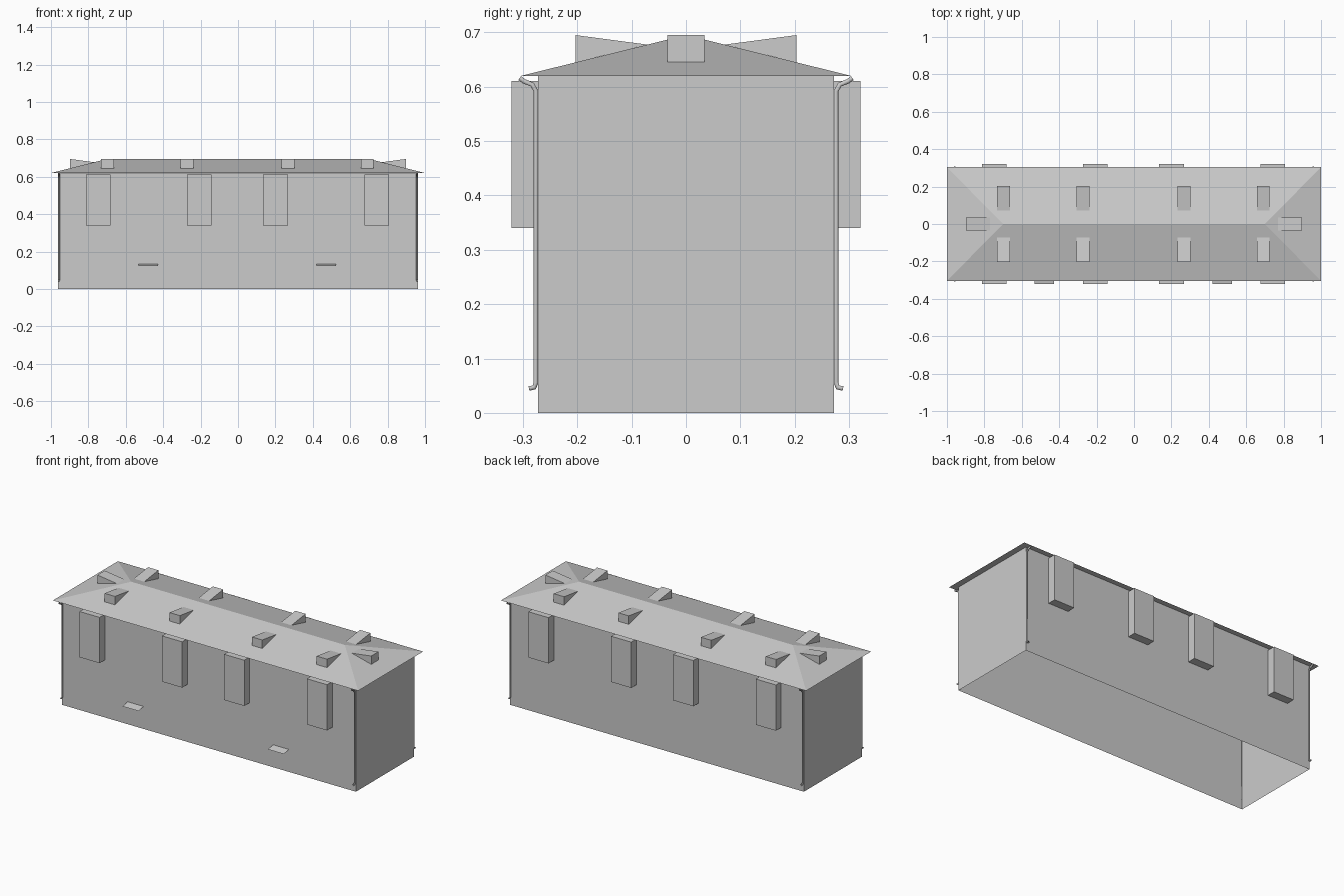
import bpy, bmesh
from mathutils import Matrix

if "Cube" in bpy.data.objects:
    bpy.data.objects.remove(bpy.data.objects["Cube"])

BX, BY, EAVE = 0.963, 0.272, 0.62      # wall half sizes and eave height
RX, RY, RIDGE = 1.0, 0.304, 0.695      # roof half sizes and ridge height


def make(name, verts, faces, fix=True):
    bm = bmesh.new()
    vs = [bm.verts.new(v) for v in verts]
    for f in faces:
        bm.faces.new([vs[i] for i in f])
    if fix:
        bmesh.ops.recalc_face_normals(bm, faces=bm.faces)
    me = bpy.data.meshes.new(name)
    bm.to_mesh(me)
    bm.free()
    ob = bpy.data.objects.new(name, me)
    bpy.context.collection.objects.link(ob)
    return ob


def rect(x, y, z):
    return [(-x, -y, z), (x, -y, z), (x, y, z), (-x, y, z)]


# walls: four sides, open underneath
make("walls", rect(BX, BY, 0) + rect(BX, BY, EAVE),
     [(i, (i + 1) % 4, (i + 1) % 4 + 4, i + 4) for i in range(4)], fix=False)

# hipped roof with flat soffit
make("hip_roof", rect(RX, RY, EAVE) + [(-0.7, 0, RIDGE), (0.7, 0, RIDGE)],
     [(0, 1, 5, 4), (1, 2, 5), (2, 3, 4, 5), (3, 0, 4), (3, 2, 1, 0)])


# dormer: wedge facing -y locally, then turned and placed on a roof slope
def dormer(name, width, depth, matrix):
    w = width / 2
    verts = [(-w, 0, 0.645), (w, 0, 0.645), (w, 0, 0.695), (-w, 0, 0.695),
             (w, depth, 0.6775), (-w, depth, 0.6775)]
    faces = [(0, 1, 2, 3), (3, 2, 4, 5), (1, 4, 2), (0, 3, 5)]
    bm_ob = make(name, verts, faces, fix=False)
    bm_ob.data.transform(matrix)


for sign, side in ((1, "front"), (-1, "back")):
    turn = Matrix.Rotation(0 if sign > 0 else 3.14159265, 4, 'Z')
    for x in (-0.698, -0.273, 0.267, 0.691):
        dormer(side + "_dormer", 0.068, 0.132,
               Matrix.Translation((x, -0.203 * sign, 0)) @ turn)

for sign, side in ((1, "right"), (-1, "left")):
    turn = Matrix.Rotation(sign * 3.14159265 / 2, 4, 'Z')
    dormer(side + "_end_dormer", 0.068, 0.13,
           Matrix.Translation((0.897 * sign, 0, 0)) @ turn)

# projecting bays under the eaves, open against the wall
for s, side in ((-1, "front"), (1, "back")):
    for x in (-0.748, -0.207, 0.2, 0.742):
        a, b, z0, z1 = x - 0.066, x + 0.066, 0.34, 0.611
        y0, y1 = s * BY, s * 0.321
        make(side + "_bay",
             [(a, y0, z0), (b, y0, z0), (b, y1, z0), (a, y1, z0),
              (a, y0, z1), (b, y0, z1), (b, y1, z1), (a, y1, z1)],
             [(0, 3, 2, 1), (4, 5, 6, 7), (1, 2, 6, 5), (2, 3, 7, 6), (3, 0, 4, 7)])

# thin sloping door canopies on the front
for x in (-0.48, 0.472):
    a, b = x - 0.052, x + 0.052
    make("door_canopy", [(a, -0.32, 0.124), (b, -0.32, 0.124),
                         (b, -BY, 0.133), (a, -BY, 0.133)], [(0, 1, 2, 3)], fix=False)

# downpipes at the four corners, swept along a bent path
path = [(0.306, 0.616), (0.298, 0.610), (0.283, 0.604), (0.276, 0.592),
        (0.276, 0.056), (0.279, 0.047), (0.289, 0.045)]
for sx in (-1, 1):
    for sy in (-1, 1):
        cu = bpy.data.curves.new("downpipe", 'CURVE')
        cu.dimensions = '3D'
        cu.bevel_depth = 0.005
        cu.bevel_resolution = 1
        sp = cu.splines.new('POLY')
        sp.points.add(len(path) - 1)
        for p, (y, z) in zip(sp.points, path):
            p.co = (sx * 0.958, sy * y, z, 1)
        bpy.context.collection.objects.link(bpy.data.objects.new("downpipe", cu))
